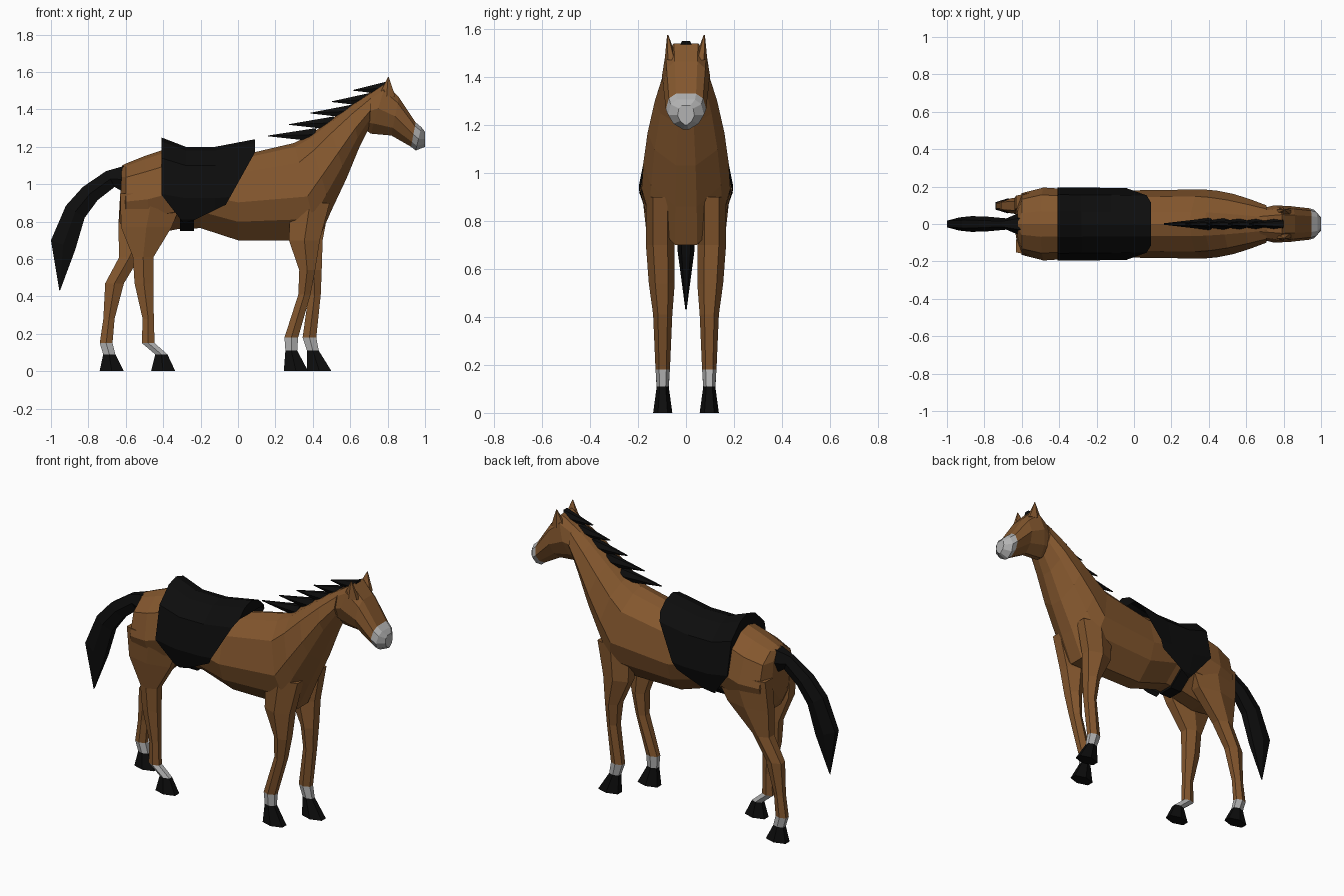
import bpy, bmesh
from mathutils import Vector


def material(name, rgb):
    m = bpy.data.materials.new(name)
    m.diffuse_color = (*rgb, 1)
    return m


BROWN = material("brown coat", (0.23, 0.095, 0.027))
BLACK = material("black", (0.004, 0.004, 0.004))
WHITE = material("pale grey", (0.45, 0.45, 0.45))

# Half cross-sections: (fraction from top edge to bottom edge, fraction of half width)
BARREL = [(0, 0), (0.04, 0.35), (0.2, 0.8), (0.55, 1), (0.78, 0.82), (1, 0.25)]
HEAD = [(0, 0.5), (0.15, 0.85), (0.5, 1), (0.8, 0.7), (1, 0.15)]
HEX = [(0, 0.5), (0.5, 1), (1, 0.5)]


def loft(name, sections, profile, mat, cuts=()):
    """Skin sections (top x, top z, bottom x, bottom z, half width[, y centre])."""
    bm = bmesh.new()
    ring = profile + [(t, -w) for t, w in reversed(profile) if w > 0]
    rows = []
    for ax, az, bx, bz, hw, *y in sections:
        yc = y[0] if y else 0
        rows.append([bm.verts.new((ax + (bx - ax) * t, yc + hw * w, az + (bz - az) * t))
                     for t, w in ring])
    for a, b in zip(rows, rows[1:]):
        for i in range(len(ring)):
            bm.faces.new((a[i - 1], a[i], b[i], b[i - 1]))
    bm.faces.new(rows[0])
    bm.faces.new(rows[-1])
    bmesh.ops.recalc_face_normals(bm, faces=bm.faces)
    # Trim below lines drawn left to right or right to left in the side view
    for p, q in zip(cuts, cuts[1:]):
        bmesh.ops.bisect_plane(bm, geom=bm.verts[:] + bm.edges[:] + bm.faces[:],
                               plane_co=Vector((p[0], 0, p[1])),
                               plane_no=Vector((q[1] - p[1], 0, p[0] - q[0])), clear_outer=True)
    me = bpy.data.meshes.new(name)
    bm.to_mesh(me)
    bm.free()
    me.materials.append(mat)
    bpy.context.collection.objects.link(bpy.data.objects.new(name, me))


# Trunk and neck
loft("body_and_neck", [
    (-0.62, 1.1, -0.635, 0.8, 0.08),
    (-0.6, 1.11, -0.6, 0.74, 0.165),
    (-0.5, 1.15, -0.47, 0.73, 0.195),
    (-0.38, 1.19, -0.32, 0.76, 0.186),
    (-0.2, 1.165, -0.2, 0.765, 0.183),
    (0, 1.15, 0, 0.7, 0.18),
    (0.3, 1.22, 0.43, 0.7, 0.185),
    (0.38, 1.26, 0.5, 0.86, 0.178),
    (0.48, 1.335, 0.58, 1.03, 0.16),
    (0.6, 1.42, 0.65, 1.2, 0.13),
    (0.71, 1.495, 0.705, 1.31, 0.1)], BARREL, BROWN)

# Head and muzzle share the nose section
nose = (0.95, 1.33, 0.925, 1.2, 0.084)
loft("head", [(0.67, 1.46, 0.67, 1.3, 0.08),
              (0.79, 1.54, 0.71, 1.27, 0.1),
              (0.86, 1.465, 0.82, 1.26, 0.095), nose], HEAD, BROWN)
loft("muzzle", [nose, (0.98, 1.305, 0.95, 1.18, 0.075),
                (1, 1.28, 1, 1.2, 0.035)], HEAD, WHITE)

# Ears
for side in (-1, 1):
    loft("ear", [(0.84, 1.47, 0.75, 1.47, 0.027, side * 0.062),
                 (0.805, 1.575, 0.8, 1.57, 0.003, side * 0.076)], HEX, BROWN)

# Mane: evenly stepped tufts, swept-back tip to root on the crest
for i in range(5):
    tx, tz = 0.16 + 0.114 * i, 1.26 + 0.061 * i
    rx, rz = 0.42 + 0.095 * i, 1.3 + 0.0625 * i
    loft("mane_tuft", [(tx, tz, tx, tz - 0.004, 0.004),
                       (rx, rz, rx - 0.02, rz - 0.07, 0.033)], HEX, BLACK)

# Tail
loft("tail", [
    (-0.6, 1.1, -0.6, 0.95, 0.065),
    (-0.705, 1.07, -0.66, 0.985, 0.03),
    (-0.83, 0.985, -0.75, 0.915, 0.04),
    (-0.92, 0.885, -0.82, 0.82, 0.042),
    (-1, 0.7, -0.87, 0.65, 0.035),
    (-0.955, 0.43, -0.95, 0.435, 0.003)], HEX, BLACK)

# Saddle blanket, trimmed to its slanted flaps, and the belly strap
blanket = [(-0.41, 1.25), (-0.28, 1.2), (-0.12, 1.2), (0.09, 1.24)]
loft("saddle_blanket", [(x, z, x, 0.7, 0.192 - 0.01 * x) for x, z in blanket], BARREL, BLACK,
     cuts=[(-0.415, 0.95), (-0.29, 0.79), (-0.23, 0.81), (-0.065, 0.89), (0.085, 1.16)])
loft("belly_strap", [(x, 1.14, x, 0.75, 0.188) for x in (-0.31, -0.235)], BARREL, BLACK)


def leg(name, side, heights, depths, widths, centres):
    """A leg skinned down its centre line, split into limb, sock and hoof."""
    s = [(x + d / 2, z, x - d / 2, z, w, side * (0.097 + max(0, w - 0.05)))
         for z, d, w, x in zip(heights, depths, widths, centres)]
    loft(name + "_leg", s[:-2], HEX, BROWN)
    loft(name + "_sock", s[-3:-1], HEX, WHITE)
    loft(name + "_hoof", s[-2:], HEX, BLACK)


# Hind legs: shared heights, depths and widths, each with its own stride
hind = ((0.95, 0.77, 0.61, 0.47, 0.28, 0.15, 0.09, 0),
        (0.35, 0.27, 0.11, 0.1, 0.06, 0.068, 0.065, 0.13),
        (0.07, 0.06, 0.05, 0.04, 0.028, 0.028, 0.025, 0.04))
leg("right_hind", -1, *hind, (-0.455, -0.49, -0.507, -0.503, -0.48, -0.48, -0.41, -0.4))
leg("left_hind", 1, *hind, (-0.455, -0.505, -0.58, -0.66, -0.69, -0.705, -0.688, -0.675))

# Front legs
front = ((0.9, 0.7, 0.54, 0.41, 0.18, 0.11, 0),
         (0.21, 0.165, 0.085, 0.065, 0.073, 0.063, 0.13),
         (0.06, 0.06, 0.054, 0.04, 0.03, 0.025, 0.04))
leg("right_front", -1, *front, (0.385, 0.355, 0.37, 0.355, 0.285, 0.285, 0.31))
leg("left_front", 1, *front, (0.385, 0.37, 0.405, 0.41, 0.382, 0.4, 0.435))
